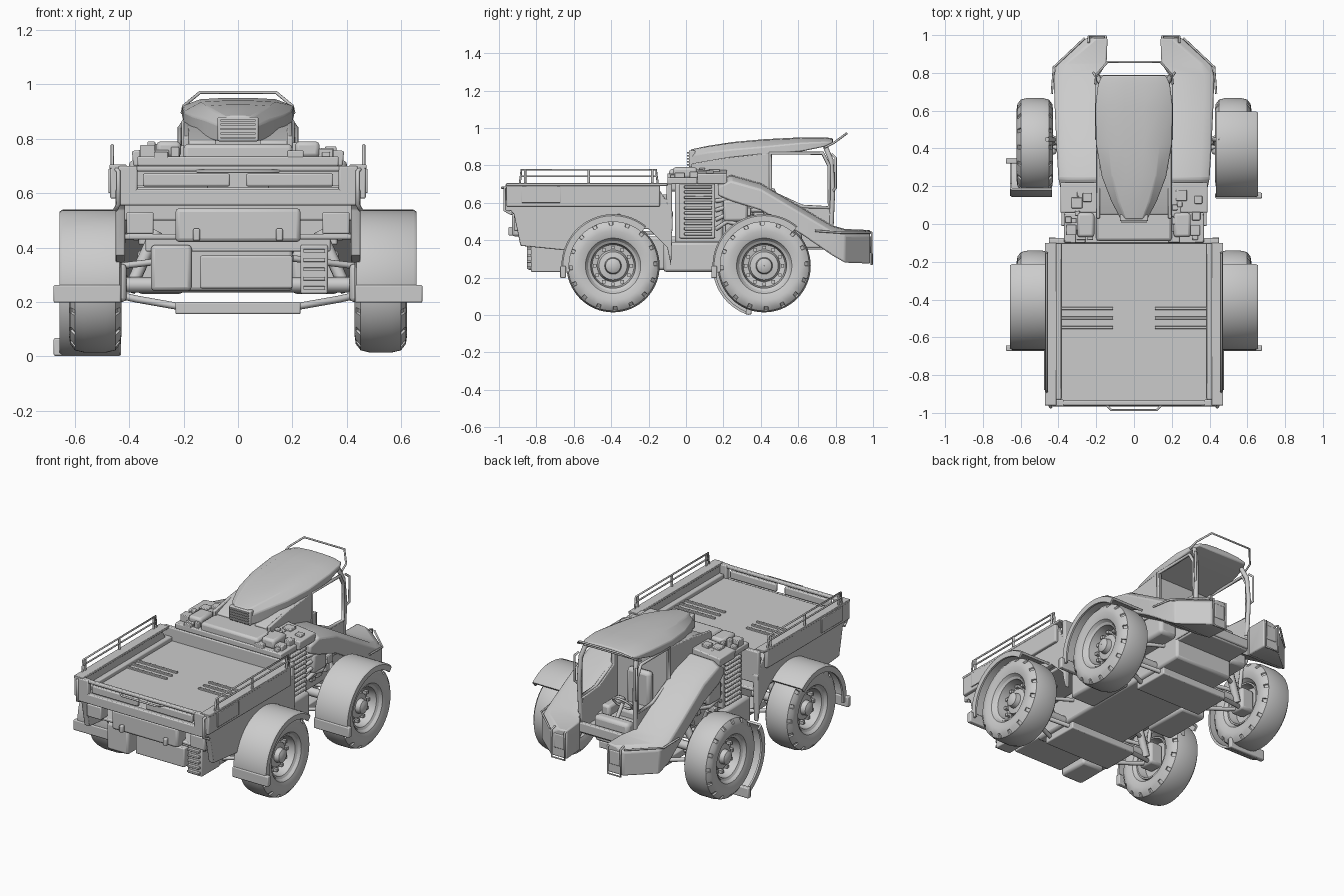
import bpy, bmesh, math, random

if "Cube" in bpy.data.objects:
    bpy.data.objects.remove(bpy.data.objects["Cube"])
random.seed(4)
SIDES = ((1, "right"), (-1, "left"))

def link(name, data):
    ob = bpy.data.objects.new(name, data)
    bpy.context.collection.objects.link(ob)
    bpy.ops.object.select_all(action='DESELECT')
    ob.select_set(True)
    bpy.context.view_layer.objects.active = ob
    return ob

def loft(name, rings, loop=False, bevel=0, edit=None, angle=35):
    """Skin closed rings of points; loop joins the last ring to the first."""
    bm = bmesh.new()
    vs = [[bm.verts.new(p) for p in r] for r in rings]
    n = len(vs[0])
    for i in range(len(vs) if loop else len(vs) - 1):
        a, b = vs[i], vs[(i + 1) % len(vs)]
        for j in range(n):
            bm.faces.new((a[j], a[(j + 1) % n], b[(j + 1) % n], b[j]))
    if not loop:
        bm.faces.new(vs[0])
        bm.faces.new(vs[-1])
    bmesh.ops.recalc_face_normals(bm, faces=bm.faces)
    if edit:
        edit(bm)
    me = bpy.data.meshes.new(name)
    bm.to_mesh(me)
    bm.free()
    ob = link(name, me)
    if bevel:
        m = ob.modifiers.new("bevel", 'BEVEL')
        m.width, m.segments, m.limit_method = bevel, 2, 'ANGLE'
    bpy.ops.object.shade_smooth_by_angle(angle=math.radians(angle))

def box(name, x0, x1, y0, y1, z0, z1, bevel=0.006):
    q = [(x0, y0), (x1, y0), (x1, y1), (x0, y1)]
    loft(name, [[(x, y, z) for x, y in q] for z in (z0, z1)], bevel=bevel)

def pair(name, x0, x1, *rest, **kw):
    for s, side in SIDES:
        box(f"{name}_{side}", s * x0, s * x1, *rest, **kw)

def plate(name, x0, x1, pts, bevel=0.005):
    for s, side in SIDES:
        loft(f"{name}_{side}", [[(s * x, y, z) for y, z in pts] for x in (x0, x1)], bevel=bevel)

def tube(name, pts, r=0.006, cyclic=False):
    cu = bpy.data.curves.new(name, 'CURVE')
    cu.dimensions, cu.bevel_depth, cu.bevel_resolution, cu.use_fill_caps = '3D', r, 2, True
    sp = cu.splines.new('POLY')
    sp.points.add(len(pts) - 1)
    for p, c in zip(sp.points, pts):
        p.co = (*c, 1)
    sp.use_cyclic_u = cyclic
    link(name, cu)
    bpy.ops.object.convert(target='MESH')

def sweep(name, c, s, prof, a0=0, a1=360, n=64, **kw):
    """Turn an (x, radius) profile about the wheel axis."""
    full = a1 - a0 == 360
    angles = [math.radians(a0 + (a1 - a0) * i / n) for i in range(n if full else n + 1)]
    loft(name, [[(c[0] + s * x, c[1] + r * math.cos(a), c[2] + r * math.sin(a)) for x, r in prof] for a in angles], loop=full, **kw)

# wheels, hubs, fenders, suspension
half = [(.06, .13), (.085, .148), (.097, .185), (.092, .218), (.074, .241), (.04, .249)]
tyre = half + [(-x, r) for x, r in reversed(half)]
rim = [(-.07, .129), (.07, .134), (.062, .12), (0, .112), (-.005, .085), (.025, .075), (.03, .045),
       (.06, .04), (.07, .022), (.07, .001), (-.02, .001), (-.02, .11), (-.07, .12)]
cover = [(-.09, .262), (.12, .262), (.12, .235), (.132, .235), (.132, .268), (.12, .276), (-.09, .276)]

def grooves(bm):
    # sunken notches along both tread shoulders
    bm.faces.ensure_lookup_table()
    f = [bm.faces[i * 12 + j] for i in range(0, 64, 4) for j in (3, 7)]
    bmesh.ops.inset_region(bm, faces=f, thickness=.003, depth=-.008)

for end, yc in (("rear", -.39), ("front", .418)):
    for s, side in SIDES:
        c, tag = (s * .525, yc, .263), f"{end}_{side}"
        sweep("tyre_" + tag, c, s, tyre, edit=grooves)
        sweep("rim_" + tag, c, s, rim, n=40)
        for k in range(12):
            y, z = yc + .098 * math.cos(math.tau * k / 12), .263 + .098 * math.sin(math.tau * k / 12)
            box(f"wheel_nut_{tag}_{k}", s * .505, s * .55, y - .009, y + .009, z - .009, z + .009, bevel=0)
        # the front left fender hangs rotated down behind its wheel
        a0, a1 = (150, 252) if tag == "front_left" else (50, 188)
        sweep("fender_" + tag, c, s, cover, a0, a1, n=28)
        a = math.radians(a1)
        y, z = yc + .27 * math.cos(a), max(.235 + .27 * math.sin(a), .002)
        box(f"fender_flap_{tag}", s * .43, s * .678, y - .015, y + .015, z, z + .065)
        tube("fender_stay_" + tag, [(s * .43, yc, .3), (s * .425, yc + .03, .45), (s * .46, yc + .03, .535)], .012)
        for dy in (-.09, .09):
            tube(f"lower_arm_{tag}_{dy}", [(s * .2, yc + dy, .18), (s * .37, yc + dy * .4, .21), (s * .46, yc, .23)], .013)
            tube(f"upper_arm_{tag}_{dy}", [(s * .2, yc + dy, .36), (s * .45, yc, .33)], .012)
        tube("shock_" + tag, [(s * .3, yc + .05, .46), (s * .4, yc + .02, .24)], .024)
        box("hub_carrier_" + tag, s * .41, s * .5, yc - .05, yc + .05, .2, .34, bevel=.015)
    tube("axle_" + end, [(-.42, yc, .263), (.42, yc, .263)], .028)
    box("skid_plate_" + end, -.23, .23, yc - .12, yc + .12, .155, .2)

# chassis
box("chassis", -.2, .2, -.62, .62, .24, .42, bevel=.015)
pair("side_step", .2, .37, -.12, .19, .23, .39, bevel=.015)

# cargo bed
plate("bed_side", .415, .45, [(-.95, .70), (-.95, .57), (-.92, .54), (-.885, .37), (-.64, .345), (-.58, .44),
                              (-.2, .46), (-.1, .36), (-.08, .26), (-.07, .55), (-.16, .70)])
box("bed_floor", -.45, .45, -.94, -.08, .595, .62)
box("bed_bottom_plate", -.42, .42, -.88, -.1, .43, .45)
box("headboard", -.45, .45, -.105, -.075, .5, .70)
pair("bed_rim", .44, .47, -.96, -.14, .58, .70)
pair("side_panel", .466, .476, -.88, -.67, .6, .69, bevel=.003)
pair("rim_cap", .41, .472, -.96, -.1, .69, .705, bevel=.003)
pair("floor_ledge", .385, .44, -.93, -.1, .61, .645)
for s, side in SIDES:
    x = s * .462
    tube("bed_rail_" + side, [(x, -.89, .69), (x, -.88, .776), (x, -.16, .776), (x, -.15, .69)])
    tube("bed_rail_mid_" + side, [(x, -.885, .742), (x, -.155, .742)], .005)
    for k in range(3):
        tube(f"rail_post_{side}_{k}", [(x, -.86 + .34 * k, .67), (x, -.86 + .34 * k, .776)], .007)
        box(f"floor_slot_{side}_{k}", s * .11, s * .39, -.555 + k * .05, -.54 + k * .05, .615, .63, bevel=.003)
    tube("tail_guard_" + side, [(s * .45, -.95, .69), (s * .44, -.97, .68), (s * .44, -.97, .56), (s * .45, -.93, .54)], .008)

# tail end
box("tail_lower_beam", -.45, .45, -.965, -.93, .555, .615)
box("tail_top_beam", -.45, .45, -.96, -.935, .68, .70)
pair("tail_panel", .03, .35, -.958, -.935, .625, .672)
pair("tail_post", .37, .44, -.965, -.93, .56, .70)
tube("tail_handle", [(-.15, -.955, .68), (-.12, -.985, .68), (.12, -.985, .68), (.15, -.955, .68)])
box("tail_center_box", -.23, .23, -.93, -.84, .42, .545, bevel=.015)
pair("tow_eye", .14, .165, -.95, -.92, .425, .47)
pair("tail_lamp", .31, .41, -.92, -.85, .45, .53)
box("rear_crossmember", -.34, .34, -.82, -.62, .385, .45)
box("tail_lower_box", -.14, .2, -.82, -.6, .25, .37)
box("storage_box", -.32, -.17, -.85, -.65, .24, .41, bevel=.015)
box("rear_ladder_box", .23, .33, -.83, -.65, .23, .41)
for k in range(5):
    box(f"ladder_rung_{k}", .24, .32, -.85, -.82, .245 + k * .034, .258 + k * .034, bevel=.002)

# engine bay with side radiators
box("engine_block", -.33, .33, -.06, .2, .38, .71, bevel=.015)
box("engine_cover", -.2, .2, -.09, .40, .66, .78, bevel=.015)
ledge = [(-.385, .70), (.385, .70), (.39, .755), (.2, .775), (-.2, .775), (-.39, .755)]
loft("engine_ledge", [[(x, y, z) for x, z in ledge] for y in (.06, .22)], bevel=.006)
box("engine_rear_ledge", -.37, .37, -.1, .06, .70, .735)
pair("radiator_frame", .3, .365, -.035, .155, .41, .71)
pair("engine_side", .2, .32, .15, .62, .36, .58, bevel=.02)
pair("intake", .21, .3, -.07, .06, .73, .79, bevel=.015)
pair("filter_box", .3, .39, .2, .33, .5, .62, bevel=.015)
stations = [(.17, .70, .64, .19, .385), (.24, .735, .61, .19, .40), (.40, .69, .56, .19, .41), (.62, .56, .43, .19, .42),
            (.78, .465, .32, .19, .425), (.85, .445, .28, .145, .41), (.985, .44, .275, .14, .25)]
for s, side in SIDES:
    for k in range(10):
        box(f"radiator_fin_{side}_{k}", s * .35, s * .385, -.01, .14, .425 + k * .028, .441 + k * .028, bevel=.004)
    for k in range(4):
        tube(f"hose_{side}_{k}", [(s * .35, .16, .46 + .05 * k), (s * .375, .22, .5 + .04 * k),
                                  (s * .37, .3, .48 + .04 * k), (s * .33, .42, .5 + .03 * k)], .012)
    # small engine and deck fittings
    for k in range(14):
        y, z, d = random.uniform(.2, .5), random.uniform(.42, .56), random.uniform(.012, .03)
        box(f"engine_fitting_{side}_{k}", s * .3, s * random.uniform(.33, .38), y - d, y + d, z - d, z + d, bevel=.004)
        x, y = random.uniform(.21, .35), random.uniform(-.08, .16)
        box(f"deck_fitting_{side}_{k}", s * (x - d), s * (x + d), y - d, y + d, .72, random.uniform(.75, .79), bevel=.004)
    # sloping side arm that runs down into the front prong
    loft("side_arm_" + side, [[(s * x, y, z) for x, z in ((a, t + .015), (b - .05, t + .01), (b, t - .02), (b, u), (a, u))]
                              for y, t, u, a, b in stations], bevel=.008)
    tube("prong_guard_" + side, [(s * x, y, z) for x, y, z in ((.15, .96, .45), (.15, .993, .44), (.15, .993, .27),
                                 (.24, .993, .27), (.24, .993, .44), (.24, .96, .45))])
    box("headlight_" + side, s * .155, s * .23, .975, .99, .33, .42)
    tube("front_corner_guard_" + side, [(s * .26, .985, .44), (s * .425, .83, .44), (s * .435, .69, .45)])

    # cab pillars, door frame, mirror
    tube("front_pillar_" + side, [(s * .175, .745, .9), (s * .19, .775, .83), (s * .195, .785, .68), (s * .19, .775, .45)], .014)
    tube("door_frame_" + side, [(s * .197, y, z) for y, z in ((.45, .865), (.73, .865), (.765, .8), (.765, .575), (.62, .58), (.45, .66))], .01, True)
    tube("mirror_" + side, [(s * .2, .78, .86), (s * .215, .8, .84), (s * .215, .8, .68), (s * .2, .785, .66)], .007)

# cab body
plate("cab_side", .18, .2, [(.03, .74), (.03, .81), (.2, .84), (.43, .865), (.46, .865), (.46, .66), (.60, .585),
                            (.77, .57), (.785, .44), (.75, .36), (.62, .36), (.5, .3), (.2, .3)])
box("cab_back_wall", -.18, .18, .40, .43, .36, .86)
box("cab_floor", -.19, .19, .4, .78, .35, .385)
box("cab_front_sill", -.19, .19, .76, .79, .36, .42)

# roof: narrow rear scoop widening to the windshield
rings = []
for y, w, zb, zm, zt in ((.025, .07, .79, .85, .885), (.12, .12, .8, .87, .905), (.25, .17, .82, .885, .925), (.42, .2, .855, .9, .94),
                         (.62, .205, .875, .92, .95), (.74, .19, .9, .925, .95), (.785, .17, .91, .925, .945)):
    rings.append([(k * w, y, z) for k, z in ((-1, zb), (-1, zm), (-.68, zt - .005), (-.25, zt), (.25, zt), (.68, zt - .005), (1, zm), (1, zb))])
loft("roof", rings, bevel=.006, angle=25)
box("scoop_grille", -.075, .075, .015, .05, .79, .88)
for k in range(5):
    box(f"scoop_slat_{k}", -.065, .065, .005, .02, .8 + k * .016, .807 + k * .016, bevel=0)
plate("scoop_cheek", .08, .195, [(.05, .74), (.05, .79), (.2, .84), (.3, .85), (.3, .74)])
tube("roof_guard_bar", [(-.205, .74, .895), (-.2, .79, .92), (-.14, .858, .97), (.14, .858, .97), (.2, .79, .92), (.205, .74, .895)])

# cab interior
box("seat_base", -.08, .08, .45, .58, .38, .47, bevel=.02)
box("seat_back", -.08, .08, .43, .48, .45, .68, bevel=.02)
box("dashboard", -.12, .12, .68, .75, .38, .47, bevel=.02)
tube("steering_column", [(0, .7, .44), (0, .63, .53)], .012)
turn = [math.tau * i / 20 for i in range(20)]
tube("steering_wheel", [(.06 * math.cos(a), .63 + .04 * math.sin(a), .53 + .045 * math.sin(a)) for a in turn], .007, True)
pair("side_console", .1, .16, .45, .62, .38, .48, bevel=.015)
